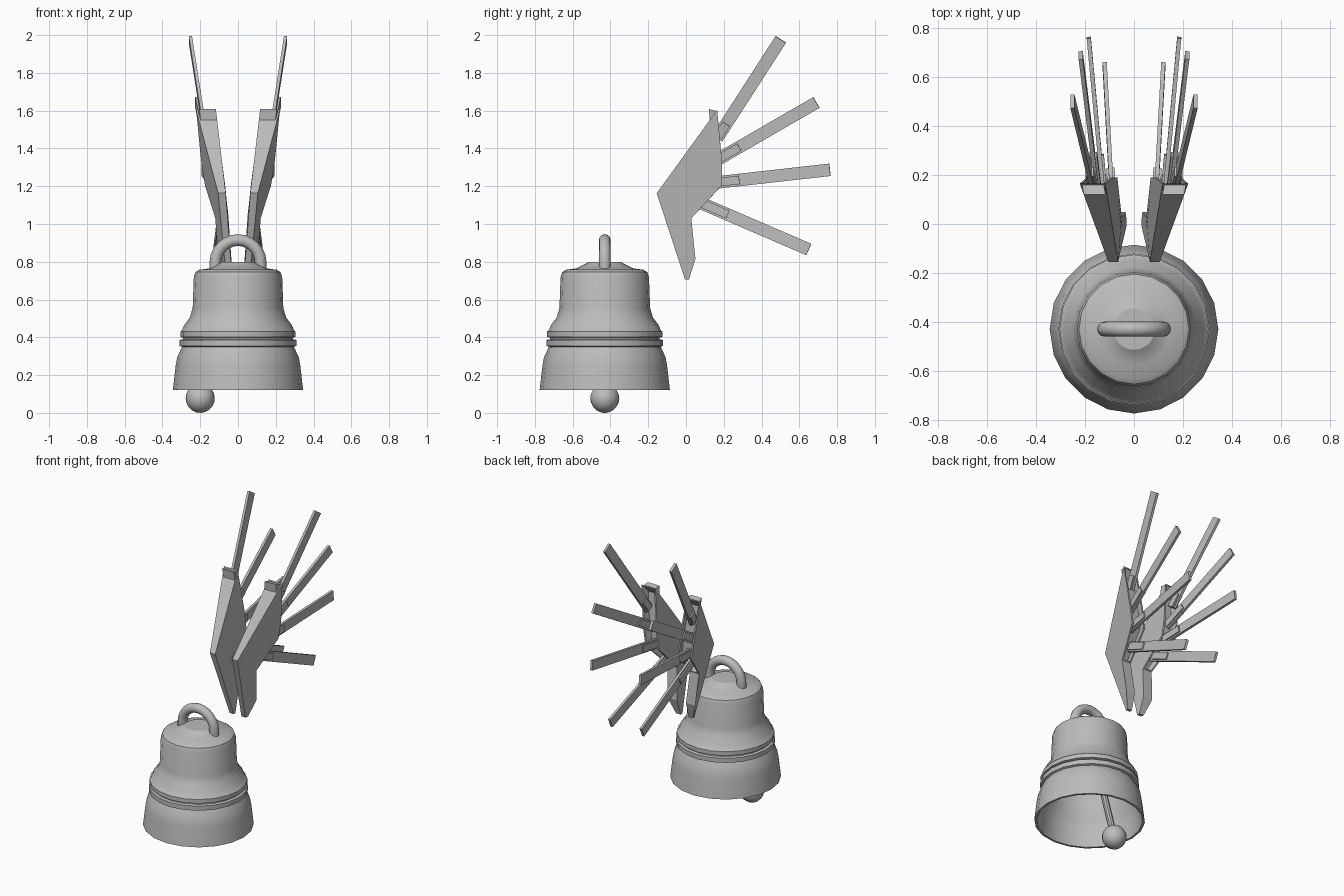
import bpy, bmesh, math
from mathutils import Vector, Matrix

if "Cube" in bpy.data.objects:
    bpy.data.objects.remove(bpy.data.objects["Cube"])

grey = bpy.data.materials.new("plain grey")
grey.diffuse_color = (0.5, 0.5, 0.5, 1)
grey.use_nodes = True
grey.node_tree.nodes["Principled BSDF"].inputs["Base Color"].default_value = grey.diffuse_color
BELL_Y = -0.43


def finish(name, bm, smooth=False):
    bmesh.ops.recalc_face_normals(bm, faces=bm.faces)
    me = bpy.data.meshes.new(name)
    bm.to_mesh(me)
    bm.free()
    ob = bpy.data.objects.new(name, me)
    bpy.context.collection.objects.link(ob)
    me.materials.append(grey)
    if smooth:
        bpy.ops.object.select_all(action='DESELECT')
        ob.select_set(True)
        bpy.context.view_layer.objects.active = ob
        bpy.ops.object.shade_smooth_by_angle(angle=math.radians(32))
    return ob


def lathe(name, profile, sides):
    bm = bmesh.new()
    vs = [bm.verts.new((r, 0, z)) for r, z in profile]
    es = [bm.edges.new(p) for p in zip(vs, vs[1:])]
    bmesh.ops.spin(bm, geom=vs + es, axis=(0, 0, 1), cent=(0, 0, 0),
                   angle=math.tau, steps=sides, use_duplicate=False)
    bmesh.ops.remove_doubles(bm, verts=bm.verts, dist=1e-4)
    bmesh.ops.translate(bm, verts=bm.verts, vec=(0, BELL_Y, 0))
    return finish(name, bm, True)


def rings(bm, frames, sides, radius):
    """Tube through (centre, side, up) frames with capped ends."""
    loops = []
    for c, u, v in frames:
        loops.append([bm.verts.new(c + radius * (u * math.cos(a) + v * math.sin(a)))
                      for a in (math.tau * i / sides for i in range(sides))])
    for a, b in zip(loops, loops[1:]):
        for i in range(sides):
            j = (i + 1) % sides
            bm.faces.new((a[i], a[j], b[j], b[i]))
    bm.faces.new(loops[0])
    bm.faces.new(loops[-1])


# Bell shell: outside from crown to lip, then back up the inside
outer = [(0, .80), (.085, .80), (.10, .79), (.15, .765), (.205, .758), (.225, .745),
         (.234, .72), (.24, .555), (.255, .505), (.285, .465), (.298, .435),
         (.305, .43), (.305, .402), (.29, .398), (.29, .39), (.309, .386),
         (.309, .355), (.296, .35), (.303, .335), (.322, .295), (.33, .25), (.345, .12)]
inner = [(.33, .12), (.312, .25), (.303, .29), (.275, .345), (.275, .43),
         (.235, .50), (.22, .555), (.21, .72), (.19, .735), (0, .745)]
lathe("bell_shell", outer + inner, 20)

# Hanging loop on the crown
bm = bmesh.new()
frames = []
for i in range(-1, 14):
    a = math.pi * min(max(i, 0), 12) / 12
    out = Vector((math.cos(a), 0, math.sin(a)))
    c = Vector((0, BELL_Y, .795)) + .12 * out
    if i in (-1, 13):
        c.z = .75
    frames.append((c, out, Vector((0, 1, 0))))
rings(bm, frames, 12, .031)
finish("hanging_loop", bm, True)

# Clapper, swung to the left
ball = Vector((-.2, BELL_Y, .077))
pivot = Vector((0, BELL_Y, .74))
d = (pivot - ball).normalized()
tilt = d.to_track_quat('Z', 'Y').to_matrix()
bm = bmesh.new()
bmesh.ops.create_uvsphere(bm, u_segments=16, v_segments=10, radius=.077,
                          matrix=Matrix.Translation(ball) @ tilt.to_4x4())
finish("clapper_ball", bm, True)
bm = bmesh.new()
rings(bm, [(p, tilt.col[0], tilt.col[1]) for p in (ball, pivot)], 10, .022)
finish("clapper_rod", bm, True)

# Wing housing outline: y, z, inner x, outer x
outline = [(-.155, 1.163, .065, .105), (.165, 1.605, .117, .222), (.19, 1.333, .085, .195),
           (.19, 1.205, .068, .175), (.028, 1.03, .05, .12), (.05, .815, .035, .105),
           (.015, .705, .03, .065), (-.005, .705, .03, .06)]
# Blades: base, tip
blades = [((.17, .165, 1.455), (.252, .502, 1.977)), ((.15, .14, 1.325), (.218, .69, 1.643)),
          ((.125, .12, 1.215), (.185, .762, 1.287)), ((.088, .07, 1.115), (.12, .65, .865))]


def bar(bm, start, end, width, thick):
    """Box from start to end, its width lying in the wing plane."""
    a, b = Vector(start), Vector(end)
    d = (b - a).normalized()
    t = (Vector((1, 0, 0)) - d * d.x).normalized()
    w = d.cross(t)
    m = Matrix((t * thick, w * width, b - a)).transposed().to_4x4()
    bmesh.ops.create_cube(bm, size=1, matrix=Matrix.Translation((a + b) / 2) @ m)


for side, s in (("right", 1), ("left", -1)):
    # Wedge-shaped housing with a recessed rear edge
    bm = bmesh.new()
    ins = [bm.verts.new((i, y, z)) for y, z, i, o in outline]
    out = [bm.verts.new((o, y, z)) for y, z, i, o in outline]
    bm.faces.new(ins)
    bm.faces.new(out)
    n = len(outline)
    rim = [bm.faces.new((ins[i], ins[(i + 1) % n], out[(i + 1) % n], out[i])) for i in range(n)]
    bmesh.ops.recalc_face_normals(bm, faces=bm.faces)
    bmesh.ops.inset_region(bm, faces=rim[1:4], thickness=.012, depth=0)
    moved = {v for f in rim[1:4] for v in f.verts}
    cavity = bmesh.ops.extrude_face_region(bm, geom=rim[1:4])
    bmesh.ops.delete(bm, geom=rim[1:4], context='FACES_ONLY')
    for v in (g for g in cavity["geom"] if isinstance(g, bmesh.types.BMVert)):
        v.co += Vector((-.008, -.045, .012))
    bmesh.ops.scale(bm, verts=bm.verts, vec=(s, 1, 1))
    finish(side + "_wing_housing", bm)

    # Fanned blades and their sockets
    for k, (a, b) in enumerate(blades, 1):
        a, b = Vector(a), Vector(b)
        d = (b - a).normalized()
        for name, start, end, width, thick in (("blade", a, b, .066, .017),
                                               ("socket", a, a + d * (.09 if k == 1 else .165), .045, .034)):
            bm = bmesh.new()
            bar(bm, start, end, width, thick)
            bmesh.ops.scale(bm, verts=bm.verts, vec=(s, 1, 1))
            finish(f"{side}_wing_{name}_{k}", bm)
